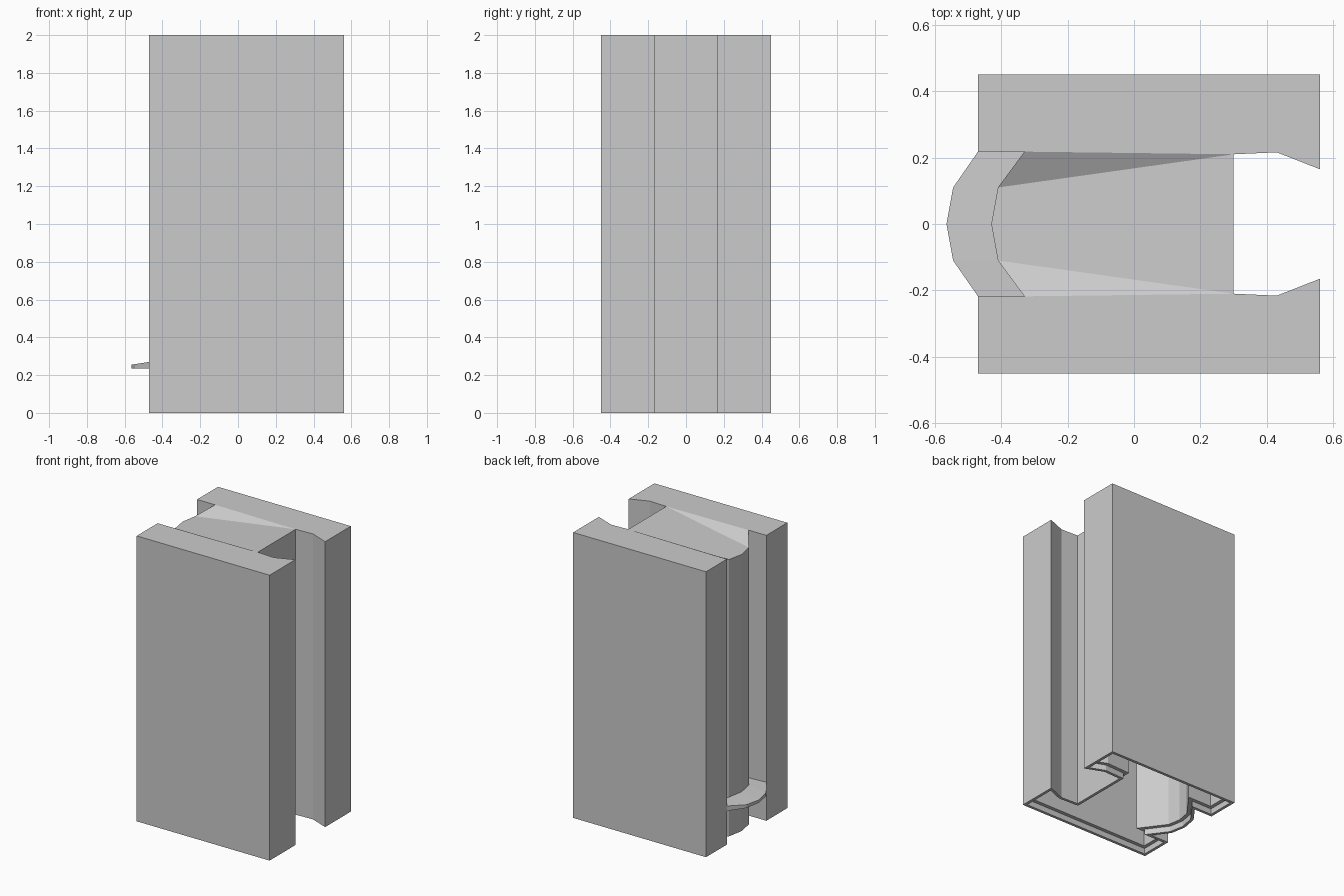
import bpy
import bmesh

cube = bpy.data.objects.get("Cube")
if cube:
    bpy.data.objects.remove(cube, do_unlink=True)

grey = bpy.data.materials.new("plain_grey")
grey.use_nodes = True
colour = (0.6, 0.6, 0.6, 1)
grey.diffuse_color = colour
grey.node_tree.nodes["Principled BSDF"].inputs["Base Color"].default_value = colour


def finish(bm, name):
    mesh = bpy.data.meshes.new(name)
    bm.to_mesh(mesh)
    bm.free()
    mesh.materials.append(grey)
    obj = bpy.data.objects.new(name, mesh)
    bpy.context.collection.objects.link(obj)
    return obj


def mirrored(half):
    """Continue a run of (x, y, z) points from +y across to -y."""
    return half + [(x, -y, z) for x, y, z in reversed(half) if y > 0]


def loft(bm, lower, upper):
    """Side walls between two matching closed loops."""
    for i in range(len(lower)):
        j = (i + 1) % len(lower)
        bm.faces.new((lower[i], lower[j], upper[j], upper[i]))


# Body: two side blocks joined by a web with a dished top
low, high = 1.94, 2.0
back_half = [(0.30, 0.21, high), (0.43, 0.216, high), (0.56, 0.165, high),
             (0.56, 0.45, high), (-0.47, 0.45, high), (-0.47, 0.218, high),
             (-0.33, 0.218, high), (-0.41, 0.11, low), (-0.43, 0, low - 0.002)]
outline = mirrored(back_half)
bm = bmesh.new()
top = [bm.verts.new(p) for p in outline]
base = [bm.verts.new((x, y, 0)) for x, y, z in outline]
loft(bm, base, top)
floor = bm.faces.new(base[::-1])

# Block tops, sloping cheeks and web top
n = len(back_half) - 1
for side in (top[:n], top[-n:][::-1]):
    bm.faces.new(side[:-1])
    bm.faces.new((side[0], side[-2], side[-1]))
bm.faces.new((top[0], top[n - 1], top[n], top[n + 1], top[-1]))
bmesh.ops.recalc_face_normals(bm, faces=bm.faces[:])


# Open underside with a stepped rim
def sink(face, margin, height):
    bmesh.ops.inset_region(bm, faces=[face], thickness=margin,
                           use_even_offset=True, use_boundary=True)
    face = bmesh.ops.extrude_discrete_faces(bm, faces=[face])["faces"][0]
    for v in face.verts:
        v.co.z = height
    return face


floor = sink(floor, 0.02, 0.04)
sink(floor, 0.025, 1.9)
finish(bm, "hollow_body")

# Ledge: small curved lip on the end of the web
outer = mirrored([(-0.47, 0.218, 0.27), (-0.545, 0.11, 0.258), (-0.565, 0, 0.255)])
inner = mirrored([(-0.33, 0.218, 0.265), (-0.41, 0.11, 0.275), (-0.43, 0, 0.275)])
bm = bmesh.new()
ring = outer + inner[::-1]
top = [bm.verts.new(p) for p in ring]
base = [bm.verts.new((x, y, 0.235)) for x, y, z in ring]
loft(bm, base, top)
last = len(ring) - 1
for i in range(len(outer) - 1):
    for loop in (top, base):
        bm.faces.new((loop[i], loop[i + 1], loop[last - i - 1], loop[last - i]))
bmesh.ops.recalc_face_normals(bm, faces=bm.faces[:])
finish(bm, "curved_ledge")
